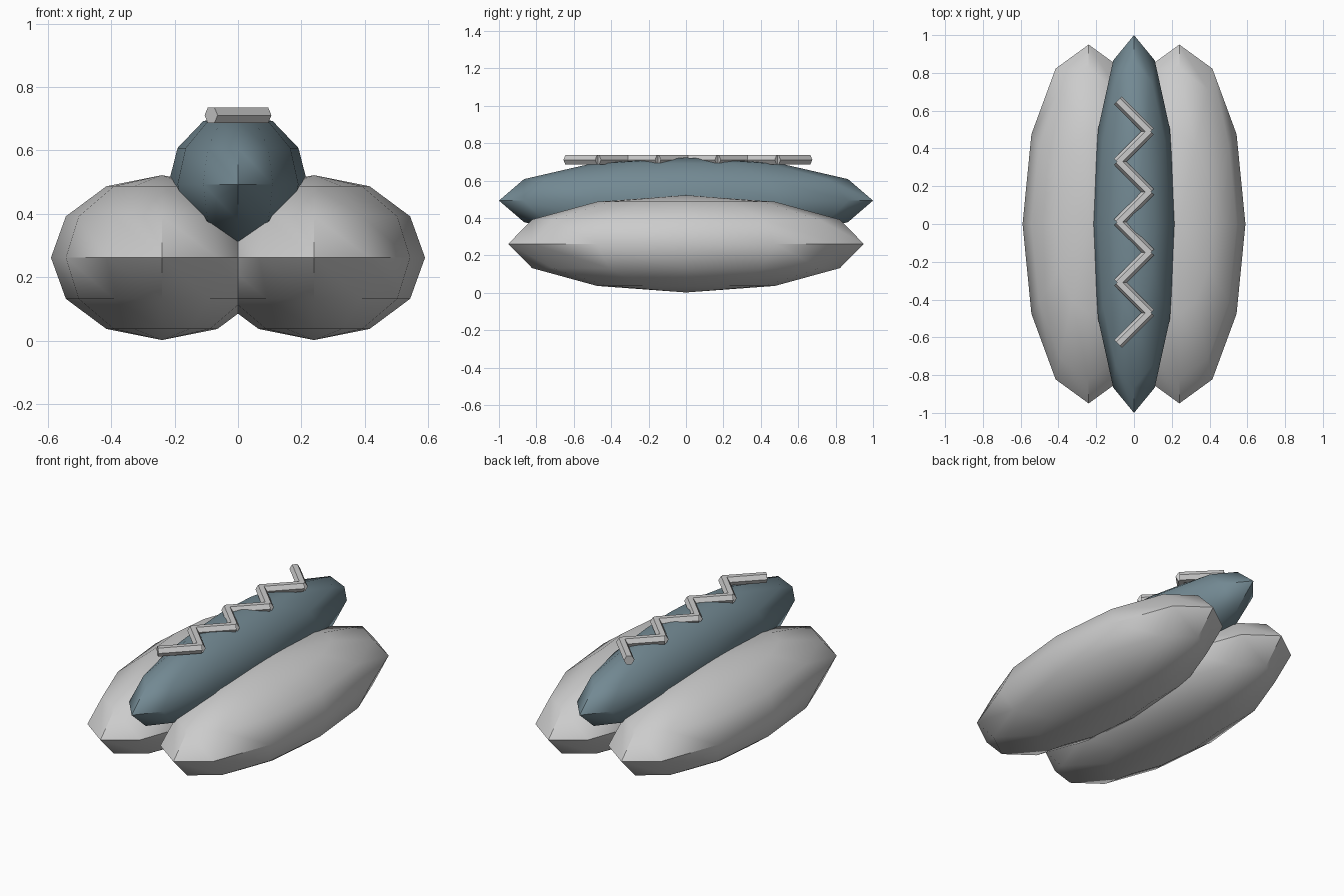
import bpy
from math import radians, pi

if "Cube" in bpy.data.objects:
    bpy.data.objects.remove(bpy.data.objects["Cube"])


def ellipsoid(name, loc, radii):
    bpy.ops.mesh.primitive_uv_sphere_add(segments=12, ring_count=6, radius=1, location=loc)
    o = bpy.context.object
    o.name = name
    o.scale = radii
    bpy.ops.object.transform_apply(location=False, rotation=False, scale=True)
    bpy.ops.object.shade_smooth_by_angle(angle=radians(42))
    return o


# Two bun halves side by side
for side, label in ((-1, "left"), (1, "right")):
    ellipsoid("bun_" + label, (side * 0.24, 0, 0.262), (0.35, 0.95, 0.26))

# Sausage resting between them
sausage = ellipsoid("sausage", (0, 0, 0.493), (0.22, 1.0, 0.23))
mat = bpy.data.materials.new("blue_grey")
mat.diffuse_color = (0.17, 0.25, 0.29, 1)
mat.use_nodes = True
mat.node_tree.nodes["Principled BSDF"].inputs["Base Color"].default_value = mat.diffuse_color
sausage.data.materials.append(mat)

# Zigzag of sauce: hexagonal bars alternating in direction
for i in range(8):
    turn = pi / 4 if i % 2 == 0 else -pi / 4 - pi / 2 + pi / 2
    bpy.ops.mesh.primitive_cylinder_add(
        vertices=6, radius=0.029, depth=0.24,
        location=(0, -0.55 + 0.16 * i, 0.711), rotation=(0, pi / 2, turn))
    bpy.context.object.name = f"sauce_bar_{i + 1}"
